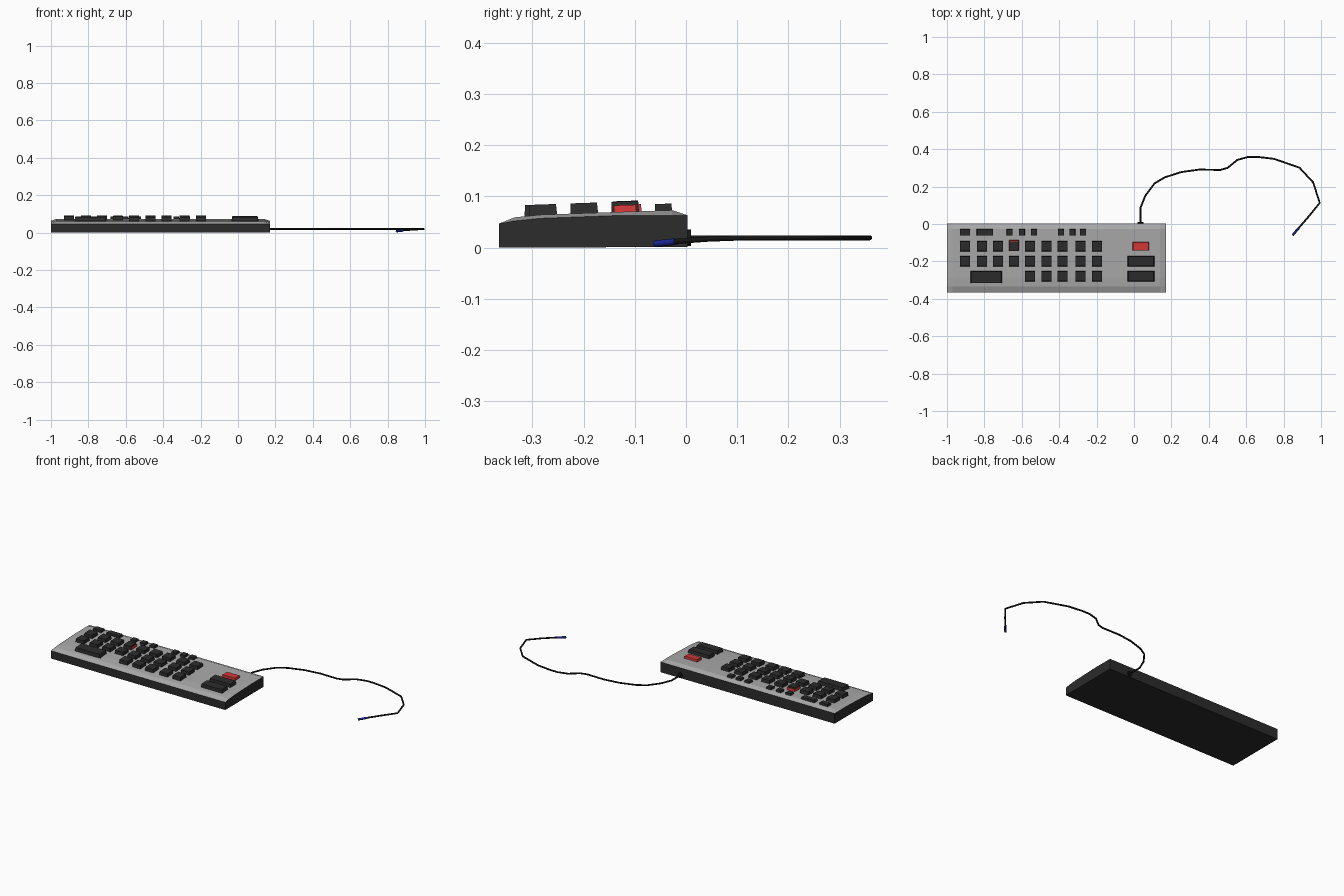
import bpy, bmesh, math
from mathutils import Matrix

if "Cube" in bpy.data.objects:
    bpy.data.objects.remove(bpy.data.objects["Cube"])


def material(name, rgb):
    m = bpy.data.materials.new(name)
    m.diffuse_color = (*rgb, 1)
    m.use_nodes = True
    m.node_tree.nodes["Principled BSDF"].inputs["Base Color"].default_value = m.diffuse_color
    return m


DARK = material("dark_plastic", (0.025, 0.025, 0.025))
BLACK = material("cable_black", (0.008, 0.008, 0.008))
RED = material("red_plastic", (0.65, 0.04, 0.04))
BLUE = material("blue_plastic", (0.01, 0.02, 0.3))
GREY = material("grey_plastic", (0.4, 0.4, 0.4))


def add_mesh(name, bm, mat):
    bmesh.ops.recalc_face_normals(bm, faces=bm.faces)
    me = bpy.data.meshes.new(name)
    bm.to_mesh(me)
    bm.free()
    me.materials.append(mat)
    ob = bpy.data.objects.new(name, me)
    bpy.context.collection.objects.link(ob)
    return ob


X0, X1, INSET = -1.0, 0.17, 0.03
# rows across the case: y, rim height, raised deck height
ROWS = [(-0.365, 0.047, 0.047), (-0.335, 0.052, 0.059), (-0.285, 0.057, 0.064),
        (-0.12, 0.063, 0.070), (-0.027, 0.063, 0.073), (0.003, 0.063, 0.063)]


def deck_height(y):
    for (ya, _, za), (yb, _, zb) in zip(ROWS, ROWS[1:]):
        if ya <= y <= yb:
            return za + (zb - za) * (y - ya) / (yb - ya)


# Dark lower case: side profile extruded along x (the top is closed by the deck)
bm = bmesh.new()
outline = [(ROWS[-1][0], 0.001), (ROWS[0][0], 0.0)] + [(y, z) for y, z, _ in ROWS]
left = [bm.verts.new((X0, y, z)) for y, z in outline]
right = [bm.verts.new((X1, y, z)) for y, z in outline]
bm.faces.new(left)
bm.faces.new(right[::-1])
for i in (-1, 0, 1):
    bm.faces.new((left[i], left[i + 1], right[i + 1], right[i]))
bm.verts.ensure_lookup_table()
add_mesh("lower_case", bm, DARK)

# Grey top deck with sloping borders
bm = bmesh.new()
grid = [[bm.verts.new(p) for p in ((X0, y, rim), (X0 + INSET, y, top),
                                   (X1 - INSET, y, top), (X1, y, rim))]
        for y, rim, top in ROWS]
for a, b in zip(grid, grid[1:]):
    for i in range(3):
        bm.faces.new((a[i], a[i + 1], b[i + 1], b[i]))
add_mesh("top_deck", bm, GREY)


def key(name, x, y, w, d, h=0.020, mat=DARK):
    """Slightly tapered key cap tilted with the deck."""
    bm = bmesh.new()
    bmesh.ops.create_cube(bm, size=1)
    for v in bm.verts:
        s = 0.93 if v.co.z > 0 else 1.0
        v.co = (v.co.x * w * s, v.co.y * d * s, (v.co.z + 0.5) * (h + 0.005) - 0.005)
    ob = add_mesh(name, bm, mat)
    ob.matrix_world = (Matrix.Translation((x, y, deck_height(y)))
                       @ Matrix.Rotation(0.035, 4, 'X'))
    return ob


# Main key block
COLS = [-0.904, -0.813, -0.727, -0.642, -0.556, -0.468, -0.382, -0.286, -0.198]
for r, (y, first) in enumerate([(-0.119, 0), (-0.199, 0), (-0.279, 4)]):
    for c, x in enumerate(COLS[first:], first):
        if (r, c) == (0, 3):
            continue
        key(f"key_{r}_{c}", x, y, 0.056, 0.055)
key("space_bar", -0.79, -0.284, 0.172, 0.064)

# Two-part key: red body under a dark cap
key("red_key_body", -0.642, -0.114, 0.053, 0.056, 0.014, RED)
key("red_key_cap", -0.642, -0.118, 0.051, 0.054, 0.021)

# Right-hand block
key("wide_key_upper", 0.037, -0.199, 0.145, 0.055)
key("wide_key_lower", 0.037, -0.279, 0.145, 0.055)
key("red_wide_key", 0.037, -0.119, 0.09, 0.045, 0.013, RED)

# Small back row
for i, (x, w) in enumerate([(-0.904, 0.056), (-0.797, 0.09), (-0.665, 0.033), (-0.6, 0.033),
                            (-0.535, 0.033), (-0.39, 0.033), (-0.33, 0.033), (-0.273, 0.033)]):
    key(f"function_key_{i}", x, -0.044, w, 0.034, 0.013)


def tube(name, points, radius, mat):
    cu = bpy.data.curves.new(name, 'CURVE')
    cu.dimensions = '3D'
    cu.bevel_depth = radius
    cu.bevel_resolution = 2
    cu.use_fill_caps = True
    sp = cu.splines.new('POLY')
    sp.points.add(len(points) - 1)
    for p, co in zip(sp.points, points):
        p.co = (*co, 1)
    cu.materials.append(mat)
    ob = bpy.data.objects.new(name, cu)
    bpy.context.collection.objects.link(ob)
    bpy.ops.object.select_all(action='DESELECT')
    ob.select_set(True)
    bpy.context.view_layer.objects.active = ob
    bpy.ops.object.convert(target='MESH')
    bpy.ops.object.shade_smooth_by_angle(angle=math.radians(50))


# Cable, strain relief and plug tip
PATH = [(0.035, 0.0), (0.035, 0.088), (0.061, 0.152), (0.11, 0.217), (0.163, 0.249),
        (0.254, 0.278), (0.35, 0.291), (0.462, 0.289), (0.50, 0.30), (0.553, 0.343),
        (0.612, 0.359), (0.66, 0.359), (0.75, 0.348), (0.885, 0.301), (0.958, 0.222), (0.993, 0.113)]
tube("cable", [(x, y, 0.019) for x, y in PATH] + [(0.938, 0.045, 0.0165), (0.87, -0.034, 0.011)],
     0.005, BLACK)
tube("strain_relief", [(0.035, -0.01, 0.019), (0.035, 0.01, 0.019)], 0.016, BLACK)
tube("plug_tip", [(0.882, -0.02, 0.0115), (0.848, -0.06, 0.0075)], 0.0065, BLUE)
